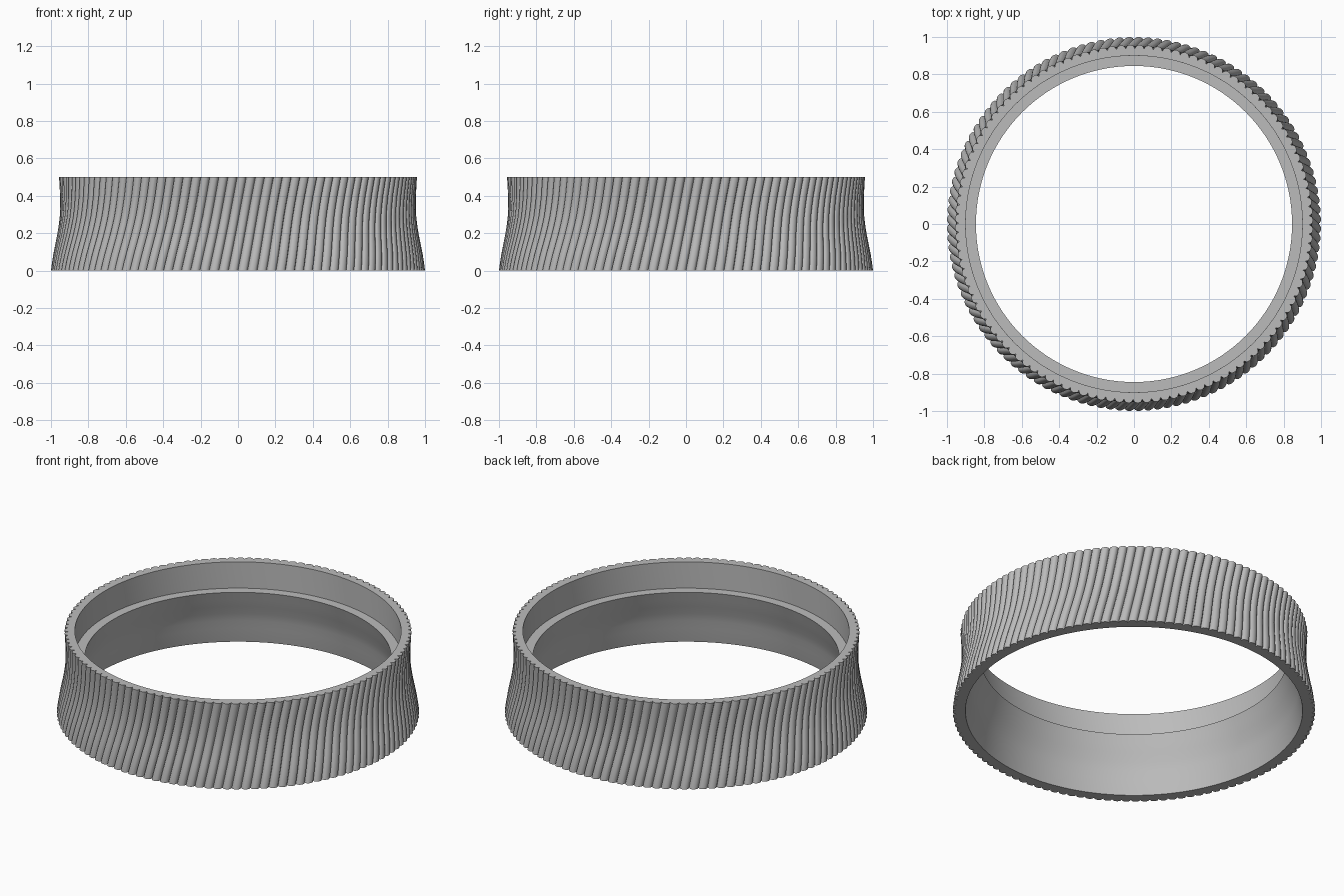
import bpy, bmesh, math

if "Cube" in bpy.data.objects:
    bpy.data.objects.remove(bpy.data.objects["Cube"], do_unlink=True)

RIBS, STEPS = 120, 8
COLS = RIBS * STEPS
TWIST, DEPTH, HEIGHT = 0.1, 0.02, 0.5

# Flared outside and stepped inside, as (radius, height)
outer = [(1.0, 0), (0.995, 0.04), (0.987, 0.09), (0.977, 0.14), (0.967, 0.19),
         (0.959, 0.24), (0.953, 0.29), (0.951, 0.34), (0.951, 0.4),
         (0.954, 0.45), (0.957, HEIGHT)]
inner = [(0.9, HEIGHT), (0.9, 0.34), (0.845, 0.34), (0.86, 0.29), (0.875, 0.24),
         (0.893, 0.19), (0.905, 0.14), (0.912, 0.09), (0.93, 0)]

metal = bpy.data.materials.new("plain grey")
metal.use_nodes = True
metal.diffuse_color = (0.5, 0.5, 0.5, 1)
metal.node_tree.nodes["Principled BSDF"].inputs["Base Color"].default_value = (0.5, 0.5, 0.5, 1)


def make_loop(bm, radius, z, ribbed):
    """One closed loop, scalloped into rounded ribs on the outside."""
    loop = []
    for i in range(COLS):
        r = radius
        if ribbed:
            across = 2 * (i % STEPS) / STEPS - 1
            r -= DEPTH * (1 - math.sqrt(1 - across * across))
        a = 2 * math.pi * i / COLS + TWIST * z / HEIGHT
        loop.append(bm.verts.new((r * math.cos(a), r * math.sin(a), z)))
    return loop


# Ring swept from the ribbed outside, over the rim and down the inside
bm = bmesh.new()
loops = [make_loop(bm, r, z, True) for r, z in outer]
loops += [make_loop(bm, r, z, False) for r, z in inner]
for k, low in enumerate(loops):
    high = loops[(k + 1) % len(loops)]
    for i in range(COLS):
        j = (i + 1) % COLS
        bm.faces.new((low[i], low[j], high[j], high[i]))
bmesh.ops.recalc_face_normals(bm, faces=bm.faces)
mesh = bpy.data.meshes.new("ribbed_ring")
bm.to_mesh(mesh)
bm.free()
mesh.materials.append(metal)

ring = bpy.data.objects.new("ribbed_ring", mesh)
bpy.context.collection.objects.link(ring)
bpy.ops.object.select_all(action='DESELECT')
ring.select_set(True)
bpy.context.view_layer.objects.active = ring
bpy.ops.object.shade_smooth_by_angle(angle=math.radians(40))
